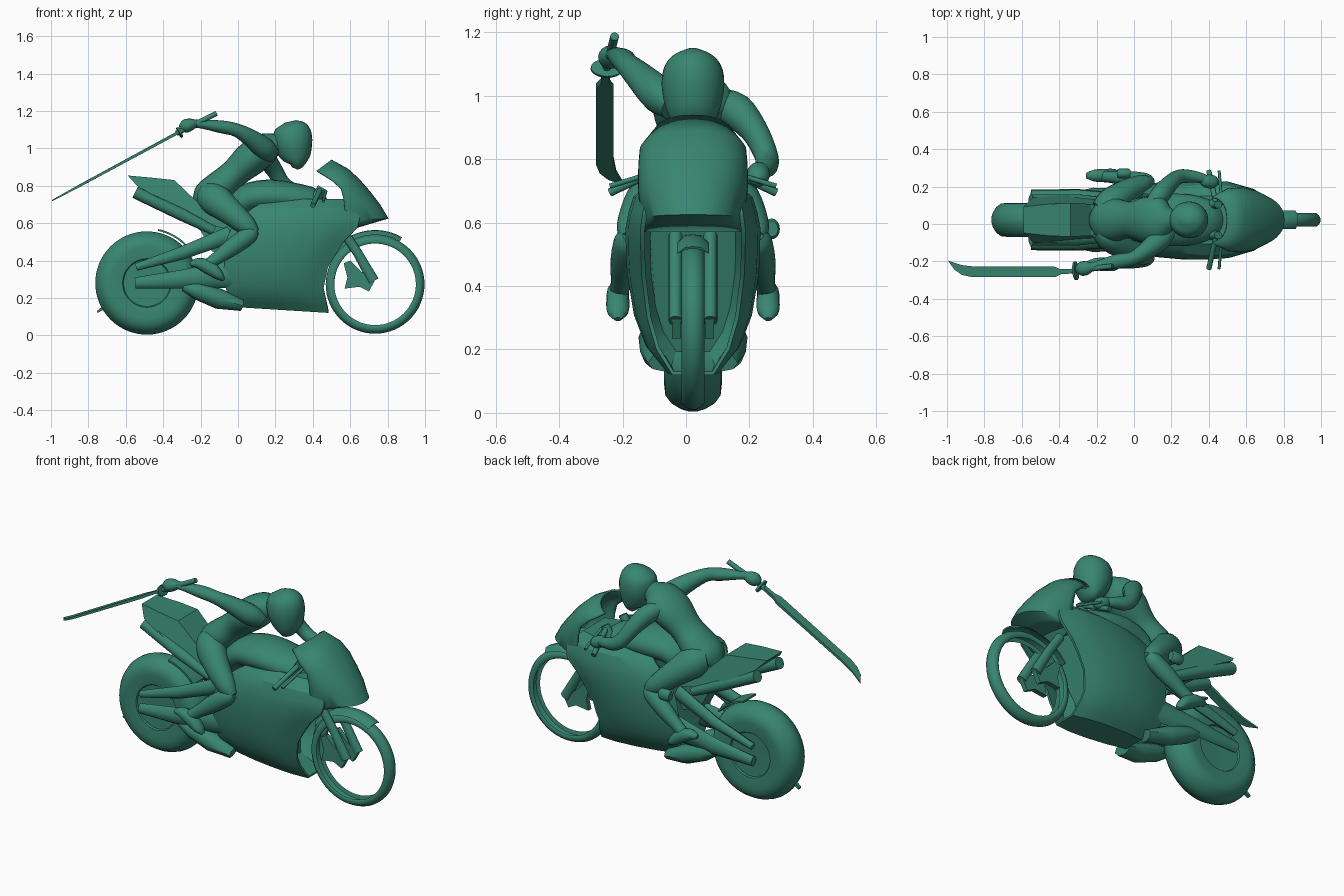
import bpy, bmesh, math
from mathutils import Vector

C = 0.022  # centre plane of the bike in y
green = bpy.data.materials.new("green")
green.diffuse_color = (0.04, 0.235, 0.165, 1)


def finish(name, bm, angle=35, thick=0):
    bmesh.ops.remove_doubles(bm, verts=bm.verts, dist=1e-5)
    bmesh.ops.recalc_face_normals(bm, faces=bm.faces)
    me = bpy.data.meshes.new(name)
    bm.to_mesh(me)
    bm.free()
    me.materials.append(green)
    ob = bpy.data.objects.new(name, me)
    bpy.context.collection.objects.link(ob)
    if thick:
        m = ob.modifiers.new("thickness", 'SOLIDIFY')
        m.thickness = thick
    bpy.ops.object.select_all(action='DESELECT')
    ob.select_set(True)
    bpy.context.view_layer.objects.active = ob
    bpy.ops.object.shade_smooth_by_angle(angle=math.radians(angle))
    return ob


def skin(bm, rings, closed=True, caps=True):
    vs = [[bm.verts.new(p) for p in r] for r in rings]
    n = len(vs[0])
    for a, b in zip(vs, vs[1:]):
        for i in range(n if closed else n - 1):
            j = (i + 1) % n
            bm.faces.new((a[i], a[j], b[j], b[i]))
    if caps:
        bm.faces.new(vs[0])
        bm.faces.new(vs[-1])


def spline(st, k):
    st = [Vector(s) for s in st]
    if k < 2:
        return st
    out = []
    for i in range(len(st) - 1):
        p0, p1, p2 = st[max(i - 1, 0)], st[i], st[i + 1]
        p3 = st[min(i + 2, len(st) - 1)]
        for j in range(k):
            t = j / k
            out.append(0.5 * (2 * p1 + (p2 - p0) * t + (2 * p0 - 5 * p1 + 4 * p2 - p3) * t * t
                              + (3 * p1 - p0 - 3 * p2 + p3) * t ** 3))
    return out + [st[-1]]


def tube(name, stations, k=4, n=16, ref=(0, 1, 0), flip=False):
    """Elliptical tube through stations (x, y, z, side radius, other radius)."""
    st = spline(stations, k)
    pts = [Vector((s[0], 2 * C - s[1] if flip else s[1], s[2])) for s in st]
    rings = []
    for i, p in enumerate(pts):
        t = (pts[min(i + 1, len(pts) - 1)] - pts[max(i - 1, 0)]).normalized()
        s = (Vector(ref) - t * t.dot(Vector(ref))).normalized()
        u = t.cross(s)
        ra, rb = max(st[i][3], .004), max(st[i][4], .004)
        rings.append([p + s * ra * math.cos(a) + u * rb * math.sin(a)
                      for a in (2 * math.pi * q / n for q in range(n))])
    bm = bmesh.new()
    skin(bm, rings)
    return finish(name, bm, 50)


def lathe(name, x, z, prof, a0=0, a1=360, n=64):
    """Spin profile (radius, y) about a y axis."""
    full = a1 - a0 == 360
    bm = bmesh.new()
    skin(bm, [[(x + r * math.cos(a), C + y, z + r * math.sin(a)) for r, y in prof]
              for a in (math.radians(a0 + (a1 - a0) * i / n) for i in range(n + 1))], caps=not full)
    return finish(name, bm, 48)


def prism(name, prof, y=C):
    """Side profile points (x, z, half width)."""
    bm = bmesh.new()
    skin(bm, [[(px, y - w, pz) for px, pz, w in prof], [(px, y + w, pz) for px, pz, w in prof]])
    return finish(name, bm, 25)


def curve(table, v):
    for (a, fa), (b, fb) in zip(table, table[1:]):
        if v <= b:
            return fa + (fb - fa) * max(0, (v - a) / (b - a))
    return table[-1][1]


# wheels and mudguards
half = [(.125, .076), (.13, .084), (.19, .091), (.225, .087), (.25, .068), (.268, .038), (.276, .012)]
lathe("rear_wheel", -.487, .28, [(.0001, .072)] + half + [(r, -y) for r, y in half[::-1]] + [(.0001, -.072)])
half = [(.218, .031), (.225, .036), (.242, .036), (.256, .024), (.264, .008)]
lathe("front_tyre", .733, .273, half + [(r, -y) for r, y in half[::-1]] + [(.24, -.026), (.25, 0), (.24, .026)])
lathe("front_mudguard", .733, .275, [(.262, .05), (.285, .025), (.288, 0), (.285, -.025), (.262, -.05),
                                     (.277, -.022), (.28, 0), (.277, .022)], 60, 145, 20)
lathe("rear_mudguard", -.487, .28, [(.285, .06), (.295, .06), (.295, -.06), (.285, -.06)], 40, 78, 10)
prism("rear_peg", [(-.75, .12, .01), (-.715, .14, .01), (-.725, .155, .01), (-.755, .13, .01)])

# main fairing: z stations give width and the shaped rear and front edges
back = [(.12, .02), (.2, -.06), (.3, -.075), (.48, -.07), (.58, -.03), (.66, .05), (.73, .16)]
front = [(.12, .485), (.25, .457), (.36, .479), (.487, .553), (.58, .64), (.66, .66), (.73, .58)]
width = [(.12, .085), (.2, .15), (.3, .188), (.45, .213), (.6, .215), (.68, .19), (.73, .13)]
taper = [(0, .72), (.25, .92), (.55, 1), (.8, .95), (1, .77)]
levels = [.12, .155, .2, .25, .3, .36, .43, .5, .58, .63, .68, .71, .73]


def fairing_ring(t, scale=1.0, rise=0.0):
    out = []
    for side in (1, -1):
        for z in (levels if side == 1 else levels[::-1]):
            w = curve(width, z) * curve(taper, t) * scale
            x = curve(back, z) + (curve(front, z) - curve(back, z)) * t
            zz = z + .035 * (1 - t) * (1 - z / .73) + rise * (.45 - z)
            out.append((x, C + side * w, zz))
    return out


bm = bmesh.new()
skin(bm, [fairing_ring(i / 10) for i in range(11)]
     + [fairing_ring(1, .92, .03), fairing_ring(.85, .88, .08), fairing_ring(.72, .65, .2)])
finish("main_fairing", bm, 30)

# nose fairing and screen: plan arcs (z, front x, rear x, half width, drop of the rear edge)
nose = [(.94, .50, .42, .125, .06), (.89, .59, .50, .168, .06), (.835, .65, .55, .172, .05),
        (.765, .71, .565, .174, .035), (.70, .76, .57, .172, .02), (.625, .805, .56, .158, .012),
        (.60, .72, .56, .165, .01), (.57, .62, .54, .172, 0)]
bm = bmesh.new()
skin(bm, [[(r + (f - r) * math.cos(a), C + w * math.copysign(abs(math.sin(a)) ** .9, a), z - d * (1 - math.cos(a)))
           for a in (math.radians(-90 + 9 * i) for i in range(21))] for z, f, r, w, d in nose],
     closed=False, caps=False)
finish("nose_fairing", bm, 35, .012)

# tank, seat and tail
tube("tank", [(-.08, C, .6, .07, .05), (-.03, C, .66, .10, .07), (.05, C, .73, .125, .08), (.17, C, .745, .14, .088),
              (.30, C, .735, .135, .08), (.40, C, .71, .11, .075), (.47, C, .68, .07, .04)], n=20)
prism("tail", [(-.59, .855, .07), (-.45, .842, .085), (-.34, .83, .09), (-.23, .725, .085), (-.05, .67, .08),
               (-.03, .56, .08), (-.17, .595, .10), (-.35, .69, .13), (-.54, .80, .12)])
prism("subframe", [(-.40, .70, .05), (-.2, .66, .05), (0, .6, .05), (0, .4, .05), (-.14, .45, .05), (-.2, .56, .05)])

for s in (False, True):
    side = "left_" if s else "right_"
    # exhausts, swingarm, fork
    tube(side + "tail_pipe", [(-.13, -.07, .56, .025, .025), (-.30, -.08, .645, .035, .033),
                              (-.55, -.08, .765, .035, .033)], 1, flip=s)
    tube(side + "belly_exhaust", [(.02, -.07, .16, .05, .03), (-.1, -.09, .195, .055, .055),
                                  (-.22, -.10, .24, .05, .048), (-.29, -.10, .265, .035, .028)], 1, 8, flip=s)
    tube(side + "upper_swingarm", [(-.545, -.115, .365, .02, .02), (-.3, -.115, .44, .025, .035),
                                   (-.04, -.09, .54, .025, .045)], 1, 8, flip=s)
    tube(side + "lower_swingarm", [(-.55, -.115, .28, .025, .03), (-.3, -.115, .30, .028, .05),
                                   (-.03, -.09, .33, .03, .075)], 1, 8, flip=s)
    tube(side + "fork", [(.56, -.033, .56, .022, .025), (.64, -.033, .44, .022, .025),
                         (.725, -.033, .29, .022, .03)], 1, flip=s)
    prism(side + "caliper", [(.565, .385, .014), (.60, .40, .014), (.66, .34, .014), (.735, .30, .014),
                             (.70, .235, .014), (.65, .26, .014), (.57, .25, .014), (.585, .31, .014)],
          C + (.052 if s else -.052))
    # handlebars and levers
    tube(side + "grip", [(.44, -.06, .78, .014, .014), (.40, -.24, .695, .014, .014)], 1, 10, (1, 0, 0), s)
    tube(side + "lever", [(.47, -.06, .77, .008, .008), (.455, -.24, .715, .008, .008)], 1, 8, (1, 0, 0), s)
    tube(side + "bar_mount", [(.40, -.06, .70, .03, .03), (.45, -.06, .79, .02, .025)], 1, 8, flip=s)
    # rider legs and feet
    tube(side + "thigh", [(-.19, -.03, .75, .05, .06), (-.13, -.07, .73, .075, .085), (-.04, -.13, .66, .066, .07),
                          (.05, -.17, .585, .05, .052), (.095, -.18, .55, .025, .025)], flip=s)
    tube(side + "shin", [(.10, -.18, .56, .02, .02), (.065, -.185, .54, .042, .045), (-.02, -.195, .48, .043, .048),
                         (-.11, -.205, .415, .032, .035), (-.16, -.21, .38, .03, .03)], flip=s)
    tube(side + "foot", [(-.255, -.215, .382, .015, .012), (-.21, -.215, .385, .032, .03),
                         (-.15, -.215, .36, .036, .038), (-.10, -.215, .32, .034, .026),
                         (-.075, -.215, .295, .012, .008)], flip=s)
tube("side_knob", [(-.09, .27, .58, .02, .025), (-.08, .27, .58, .026, .033), (-.03, .27, .58, .026, .033),
                   (-.02, .27, .58, .02, .025)], 1)
tube("steering_head", [(.42, C, .72, .10, .03), (.55, C, .62, .10, .05)], 1, 8)

# rider body and head
tube("torso", [(-.215, C, .70, .05, .04), (-.17, C, .74, .105, .08), (-.10, C, .79, .115, .088),
               (-.02, C, .865, .098, .078), (.07, C, .945, .125, .092), (.15, C, 1.0, .12, .084),
               (.20, C, 1.02, .06, .06), (.26, C, 1.03, .05, .05)], n=24)
tube("helmet", [(.302, C, .893, .04, .015), (.31, C, .915, .066, .045), (.308, C, .955, .084, .08),
                (.297, C, 1.02, .098, .101), (.29, C, 1.08, .094, .101), (.285, C, 1.12, .07, .08),
                (.28, C, 1.144, .022, .03)], n=24)

# sword arm and bar arm
tube("sword_arm", [(.19, -.05, .96, .03, .04), (.14, -.085, 1.0, .056, .058), (.06, -.145, 1.06, .047, .046),
                   (-.01, -.185, 1.098, .037, .036), (-.09, -.20, 1.115, .039, .034),
                   (-.20, -.225, 1.13, .026, .023), (-.25, -.235, 1.13, .022, .022)])
tube("sword_hand", [(-.22, -.23, 1.135, .02, .018), (-.25, -.235, 1.128, .036, .032),
                    (-.285, -.24, 1.118, .037, .035), (-.31, -.245, 1.11, .015, .015)])
tube("bar_arm", [(.09, .09, .985, .04, .04), (.14, .155, .955, .056, .052), (.19, .215, .89, .044, .046),
                 (.235, .25, .82, .038, .04), (.28, .256, .785, .036, .038), (.34, .25, .77, .03, .03),
                 (.39, .235, .76, .024, .024)], ref=(.3, 1, .2))
tube("bar_hand", [(.36, .24, .765, .02, .02), (.385, .23, .76, .035, .032), (.425, .225, .742, .035, .032),
                  (.45, .22, .73, .012, .012)])

# sword
tube("sword_handle", [(-.115, -.225, 1.187, .014, .014), (-.33, -.252, 1.08, .014, .014)], 1, 12)
tube("sword_guard", [(-.307, -.25, 1.088, .05, .03), (-.317, -.251, 1.083, .05, .03)], 1, 24)
outline = [(-.31, -.242), (-.40, -.24), (-.425, -.228), (-.85, -.228), (-.92, -.22), (-.995, -.195),
           (-.96, -.245), (-.92, -.272), (-.87, -.283), (-.42, -.283), (-.39, -.268), (-.31, -.264)]
bm = bmesh.new()
skin(bm, [[(x, y, 1.09 + (x + .31) * .54 + h * (1 + min(0, (x + .8)) * 3)) for x, y in outline]
          for h in (-.009, .009)])
finish("sword_blade", bm)
